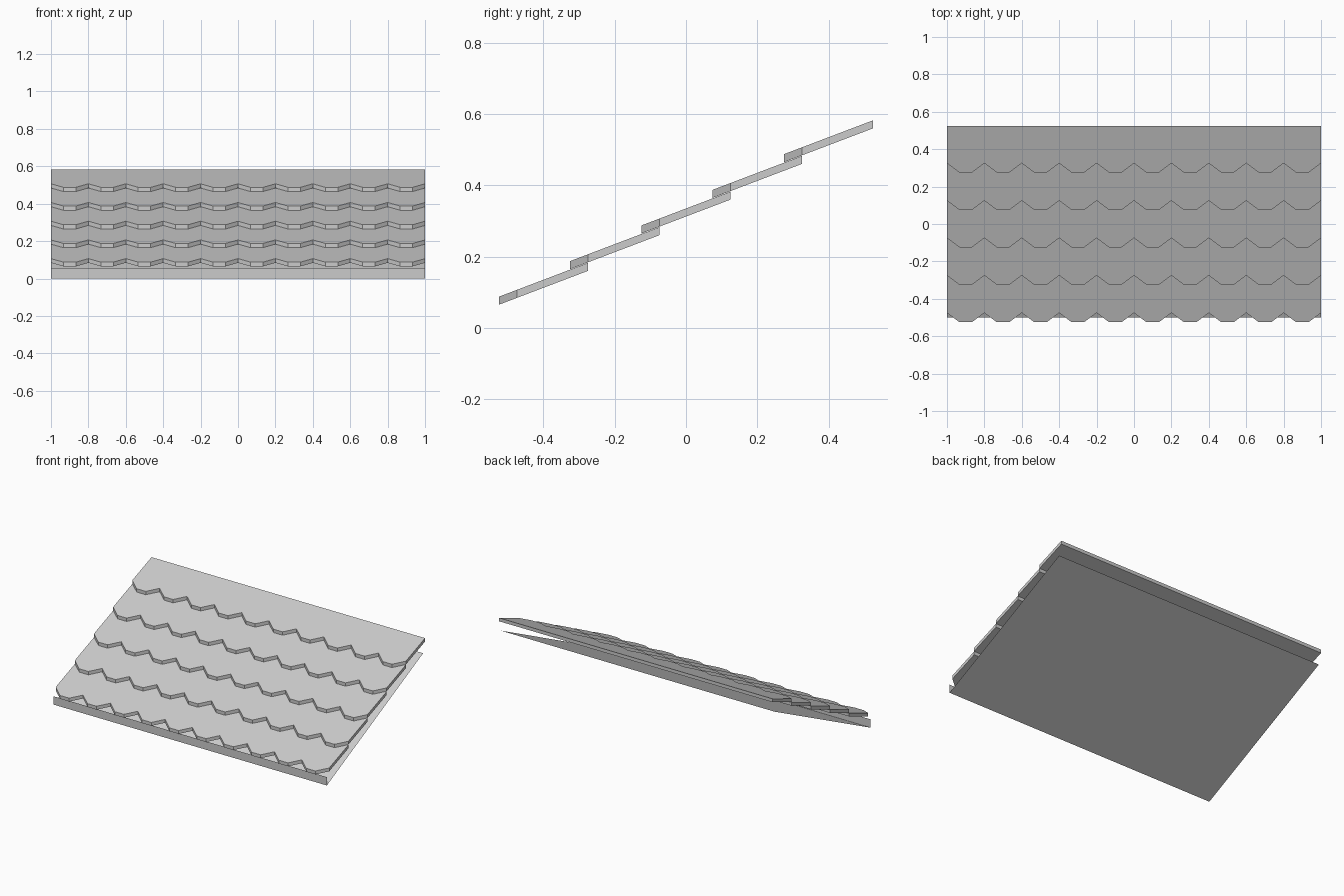
import bpy
import bmesh

default = bpy.data.objects.get("Cube")
if default:
    bpy.data.objects.remove(default, do_unlink=True)

grey = bpy.data.materials.new("slate_grey")
grey.use_nodes = True
COLOUR = (0.6, 0.6, 0.6, 1)
grey.diffuse_color = COLOUR
grey.node_tree.nodes["Principled BSDF"].inputs["Base Color"].default_value = COLOUR

ROWS, TEETH = 5, 10
PITCH = 2 / TEETH       # tooth width
NOTCH = 0.05            # notch depth
DEPTH, RISE = 1.05 - 0.2 * (ROWS - 1), 0.095
THICK = 0.0225


def make_object(name, bm):
    bmesh.ops.recalc_face_normals(bm, faces=bm.faces)
    mesh = bpy.data.meshes.new(name)
    bm.to_mesh(mesh)
    bm.free()
    mesh.materials.append(grey)
    obj = bpy.data.objects.new(name, mesh)
    bpy.context.collection.objects.link(obj)
    return obj


def tile_row(index):
    """One sloping course with a row of blunt teeth along its front edge."""
    outline = []
    for i in range(TEETH):
        x = -1 + i * PITCH
        outline += [(x, NOTCH), (x + PITCH / 3, 0), (x + PITCH * 2 / 3, 0)]
    outline += [(1, NOTCH), (1, DEPTH), (-1, DEPTH)]
    y0, z0 = -0.525 + 0.2 * index, 0.065 + 0.1 * index
    bm = bmesh.new()
    base = bm.faces.new([bm.verts.new((x, y0 + y, z0 + y * RISE / DEPTH))
                         for x, y in outline])
    top = bmesh.ops.extrude_face_region(bm, geom=[base], use_keep_orig=True)
    moved = [v for v in top["geom"] if isinstance(v, bmesh.types.BMVert)]
    bmesh.ops.translate(bm, verts=moved, vec=(0, 0, THICK))
    make_object(f"tile_row_{index + 1}", bm)


def sheet(name, start, end):
    """Flat full-width panel between two (y, z) points."""
    bm = bmesh.new()
    corners = [(-1, *start), (1, *start), (1, *end), (-1, *end)]
    bm.faces.new([bm.verts.new(c) for c in corners])
    make_object(name, bm)


# Overlapping tile courses
for row in range(ROWS):
    tile_row(row)

# Roof underlay and the upright board along the eaves
sheet("underlay", (-0.5, 0), (0.505, 0.49))
sheet("eaves_board", (-0.5, 0), (-0.5, 0.055))
